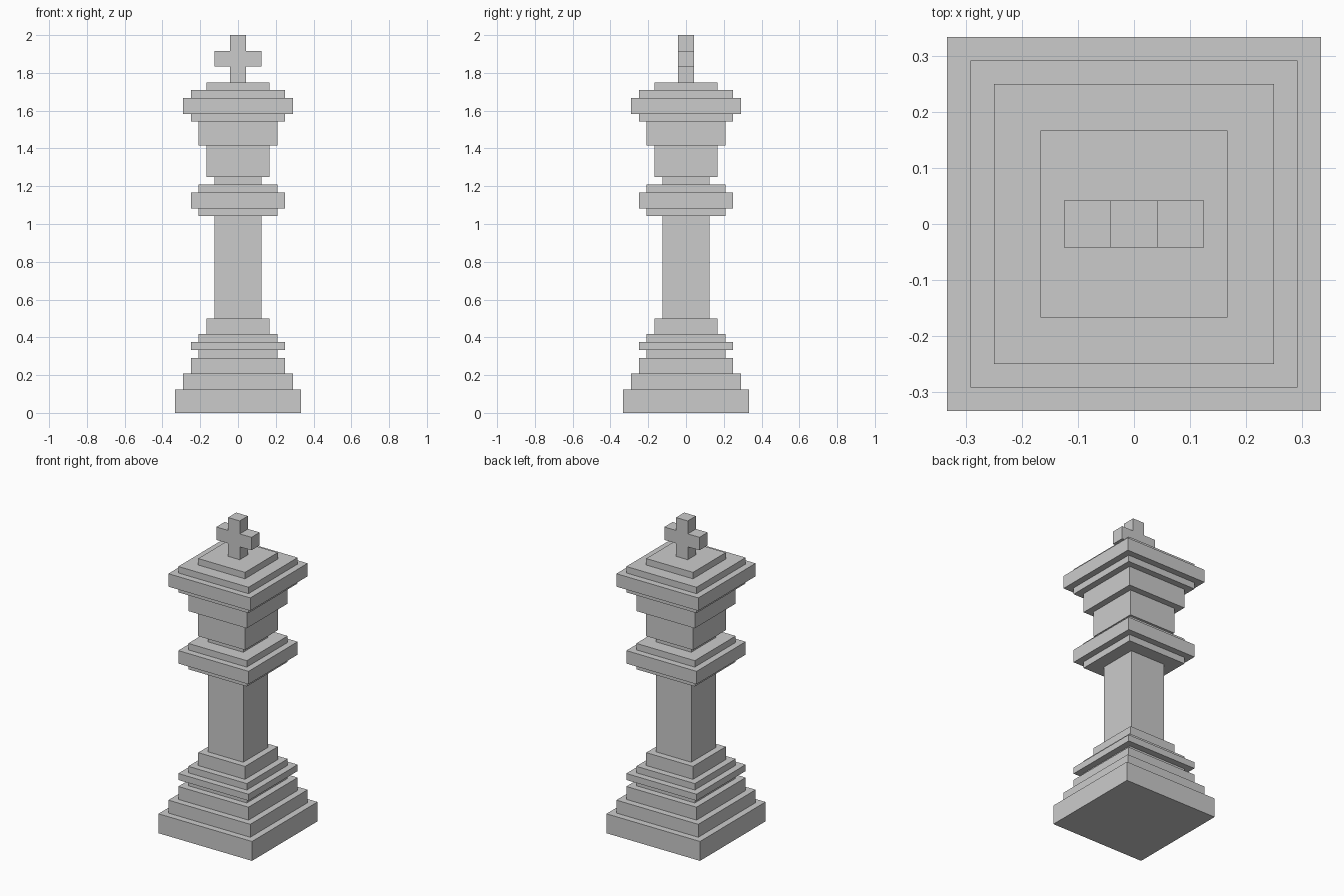
import bpy, bmesh

if "Cube" in bpy.data.objects:
    bpy.data.objects.remove(bpy.data.objects["Cube"])

U = 1 / 24  # one grid step


def finish(name, bm):
    bmesh.ops.recalc_face_normals(bm, faces=bm.faces)
    mesh = bpy.data.meshes.new(name)
    bm.to_mesh(mesh)
    bm.free()
    bpy.context.collection.objects.link(bpy.data.objects.new(name, mesh))


def stepped_tower(name, z, steps, start=None, end=None):
    """Square tiers from (half width, height) steps; an end of None is capped,
    otherwise it narrows to the opening of the neighbouring part."""
    levels = [] if start is None else [(start, z)]
    for half, height in steps:
        levels += [(half, z), (half, z + height)]
        z += height
    if end is not None:
        levels.append((end, z))
    levels = [p for i, p in enumerate(levels) if i == 0 or p != levels[i - 1]]
    bm = bmesh.new()
    corners = [(-1, -1), (1, -1), (1, 1), (-1, 1)]
    rings = [[bm.verts.new((x * h * U, y * h * U, lz * U)) for x, y in corners]
             for h, lz in levels]
    for low, high in zip(rings, rings[1:]):
        for i in range(4):
            j = (i + 1) % 4
            bm.faces.new((low[i], low[j], high[j], high[i]))
    if start is None:
        bm.faces.new(rings[0][::-1])
    if end is None:
        bm.faces.new(rings[-1])
    finish(name, bm)


# Square tiers, bottom to top
stepped_tower("base", 0, [(8, 3), (7, 2), (6, 2), (5, 1), (6, 1), (5, 1), (4, 2)], end=3)
stepped_tower("shaft", 12, [(3, 13)], start=3, end=3)
stepped_tower("collar", 25, [(5, 1), (6, 2), (5, 1)], start=3, end=3)
stepped_tower("neck", 29, [(3, 1)], start=3, end=3)
stepped_tower("head", 30, [(4, 4), (5, 3), (6, 1), (7, 2), (6, 1), (4, 1)], start=3)

# Top cross: outline extruded front to back
half_outline = [(1, 42), (1, 44), (3, 44), (3, 46), (1, 46), (1, 48)]
outline = half_outline + [(-x, z) for x, z in reversed(half_outline)]
bm = bmesh.new()
face = bm.faces.new([bm.verts.new((x * U, -U, z * U)) for x, z in outline])
extruded = bmesh.ops.extrude_face_region(bm, geom=[face], use_keep_orig=True)
bmesh.ops.translate(bm, vec=(0, 2 * U, 0),
                    verts=[v for v in extruded["geom"] if isinstance(v, bmesh.types.BMVert)])
finish("top_cross", bm)
